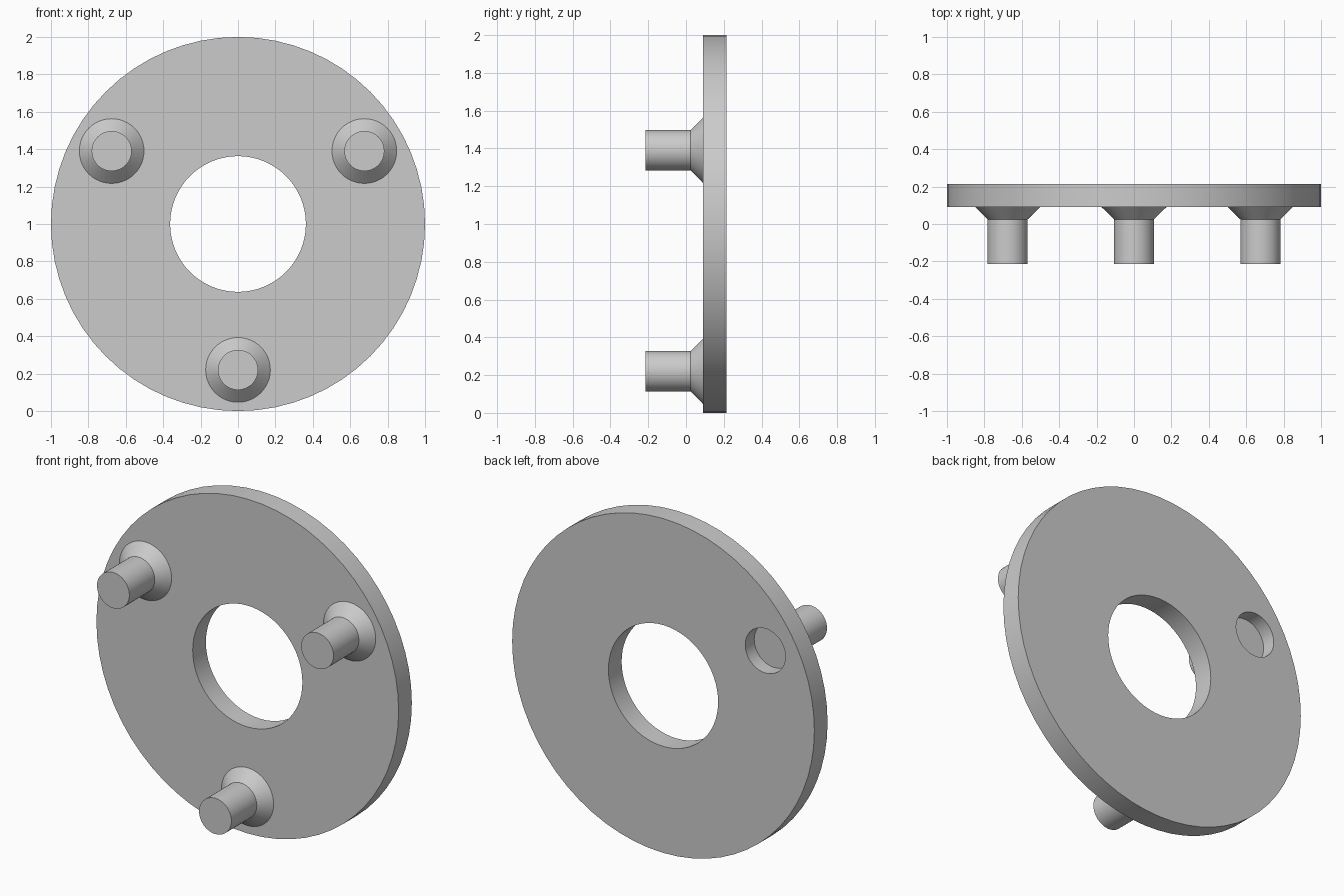
import bpy, bmesh, math
from mathutils import Matrix, Vector

cube = bpy.data.objects.get("Cube")
if cube:
    bpy.data.objects.remove(cube, do_unlink=True)

grey = bpy.data.materials.new("light_grey")
grey.use_nodes = True
colour = (0.6, 0.6, 0.6, 1)
grey.diffuse_color = colour
grey.node_tree.nodes["Principled BSDF"].inputs["Base Color"].default_value = colour

BACK, FACE, TIP = 0.215, 0.09, -0.215


def lathe(name, profile, centre, segments, closed=False):
    """Spin (radius, y) points around a front-to-back axis through centre (x, z)."""
    bm = bmesh.new()
    verts = [bm.verts.new((r, y, 0)) for r, y in profile]
    pairs = list(zip(verts, verts[1:])) + ([(verts[-1], verts[0])] if closed else [])
    edges = [bm.edges.new(p) for p in pairs]
    bmesh.ops.spin(bm, geom=verts + edges, cent=(0, 0, 0), axis=(0, 1, 0),
                   angle=math.tau, steps=segments, use_merge=True)
    bmesh.ops.remove_doubles(bm, verts=bm.verts, dist=0.0005)
    if not closed:
        bmesh.ops.holes_fill(bm, edges=[e for e in bm.edges if e.is_boundary], sides=0)
    bmesh.ops.recalc_face_normals(bm, faces=bm.faces)
    bmesh.ops.transform(bm, verts=bm.verts,
                        matrix=Matrix.Translation(Vector((centre[0], 0, centre[1]))))
    mesh = bpy.data.meshes.new(name)
    bm.to_mesh(mesh)
    bm.free()
    mesh.materials.append(grey)
    obj = bpy.data.objects.new(name, mesh)
    bpy.context.collection.objects.link(obj)
    return obj


def smooth(obj):
    bpy.ops.object.select_all(action="DESELECT")
    obj.select_set(True)
    bpy.context.view_layer.objects.active = obj
    bpy.ops.object.shade_smooth_by_angle(angle=math.radians(30))


def pin_centre(degrees):
    a = math.radians(degrees)
    return 0.78 * math.cos(a), 1 + 0.78 * math.sin(a)


# Ring plate
plate = lathe("ring_plate", [(0.363, FACE), (1, FACE), (1, BACK), (0.363, BACK)],
              (0, 1), 64, closed=True)

# Blind recess behind the upper pin on the -x side
cutter = lathe("recess_cutter", [(0.133, BACK - 0.085), (0.133, BACK + 0.1)],
               pin_centre(150), 48)
cutter.hide_render = True
cut = plate.modifiers.new("recess", "BOOLEAN")
cut.operation = "DIFFERENCE"
cut.solver = "EXACT"
cut.object = cutter
bpy.context.view_layer.objects.active = plate
bpy.ops.object.modifier_apply(modifier=cut.name)
bpy.data.objects.remove(cutter, do_unlink=True)
smooth(plate)

# Three pins with flared bases
for name, degrees in (("left_pin", 30), ("right_pin", 150), ("bottom_pin", 270)):
    smooth(lathe(name, [(0.107, TIP), (0.107, 0.025), (0.173, FACE)],
                 pin_centre(degrees), 48))
